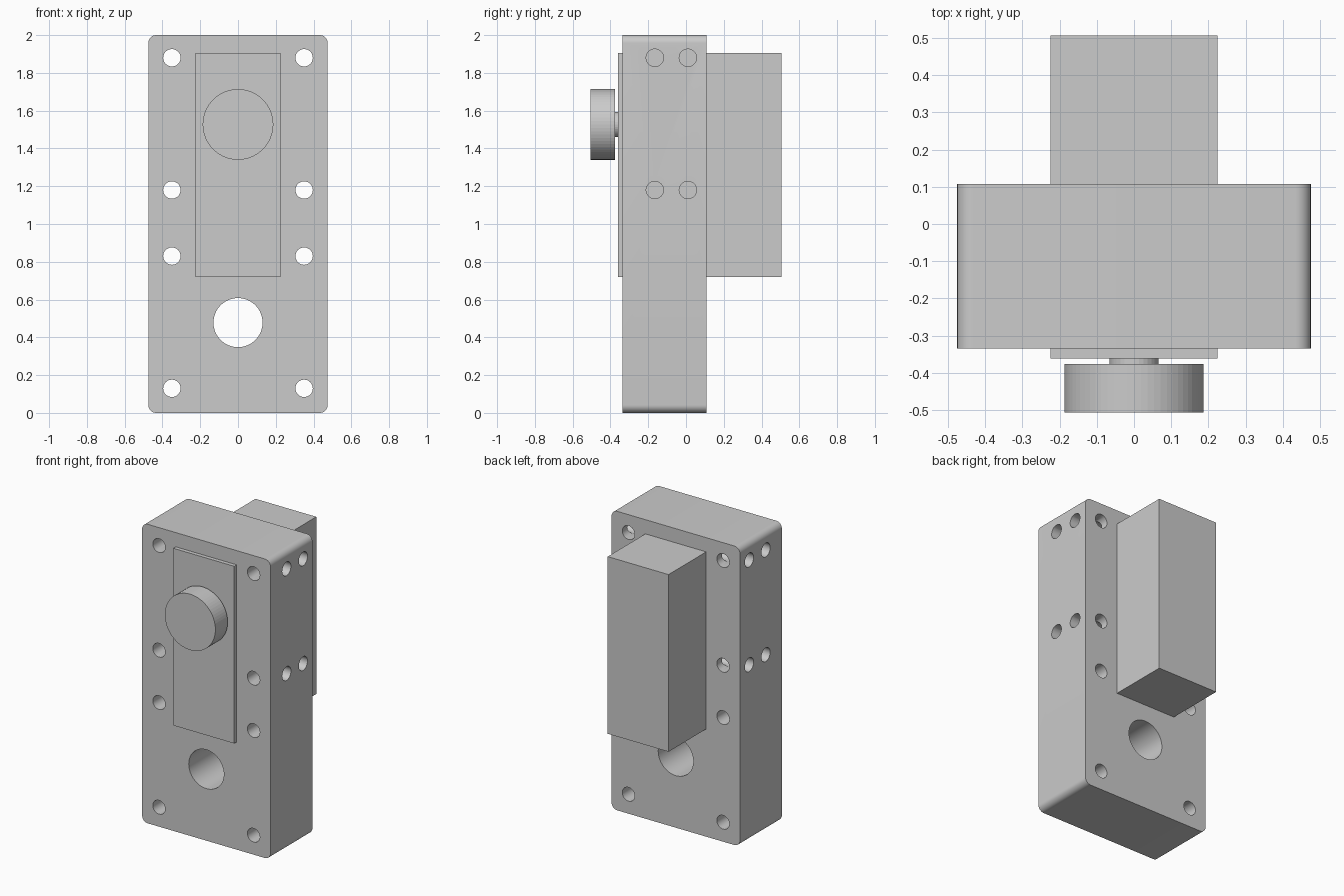
import bpy, math

if "Cube" in bpy.data.objects:
    bpy.data.objects.remove(bpy.data.objects["Cube"])


def box(name, x, y, z):
    """Box from (min, max) ranges."""
    bpy.ops.mesh.primitive_cube_add(size=1, location=[sum(r) / 2 for r in (x, y, z)])
    ob = bpy.context.object
    ob.name = name
    ob.scale = [r[1] - r[0] for r in (x, y, z)]
    bpy.ops.object.transform_apply(location=False, rotation=False, scale=True)
    return ob


def cylinder(name, radius, start, end, axis, sides=48):
    """Cylinder between two points along the x or y axis."""
    mid = [(a + b) / 2 for a, b in zip(start, end)]
    rot = (0, math.pi / 2, 0) if axis == 'X' else (math.pi / 2, 0, 0)
    bpy.ops.mesh.primitive_cylinder_add(vertices=sides, radius=radius,
                                        depth=math.dist(start, end),
                                        location=mid, rotation=rot)
    ob = bpy.context.object
    ob.name = name
    return ob


def apply_modifier(ob, mod):
    bpy.context.view_layer.objects.active = ob
    bpy.ops.object.modifier_apply(modifier=mod.name)


def drill(ob, cutter):
    mod = ob.modifiers.new("drill", 'BOOLEAN')
    mod.operation = 'DIFFERENCE'
    mod.solver = 'EXACT'
    mod.object = cutter
    apply_modifier(ob, mod)
    bpy.data.objects.remove(cutter, do_unlink=True)


# Mounting block, rounded on the four edges that run front to back
block = box("mounting_block", (-0.475, 0.475), (-0.335, 0.108), (0, 2))
weights = block.data.attributes.new("bevel_weight_edge", 'FLOAT', 'EDGE')
for e in block.data.edges:
    a, b = (block.data.vertices[i].co for i in e.vertices)
    weights.data[e.index].value = float(abs(a.y - b.y) > 0.1)
bevel = block.modifiers.new("corners", 'BEVEL')
bevel.limit_method = 'WEIGHT'
bevel.width = 0.042
bevel.segments = 8
apply_modifier(block, bevel)

# Large through hole
drill(block, cylinder("cutter", 0.13, (0, -0.6, 0.478), (0, 0.4, 0.478), 'Y', 64))

for s in (-1, 1):
    # Screw holes from front to back
    for z in (0.13, 0.83, 1.18, 1.88):
        drill(block, cylinder("cutter", 0.046, (s * 0.35, -0.6, z),
                              (s * 0.35, 0.4, z), 'Y', 32))
    # Blind screw holes in the sides, reaching the motor
    for z in (1.18, 1.88):
        for y in (-0.165, 0.01):
            drill(block, cylinder("cutter", 0.046, (s * 0.225, y, z),
                                  (s * 0.6, y, z), 'X', 32))

bpy.ops.object.select_all(action='DESELECT')
block.select_set(True)
bpy.context.view_layer.objects.active = block
bpy.ops.object.shade_smooth_by_angle(angle=math.radians(30))

# Motor housing passing through the block
box("motor_housing", (-0.225, 0.225), (-0.361, 0.506), (0.72, 1.905))

# Output shaft and wheel
cylinder("output_shaft", 0.066, (0, -0.40, 1.527), (0, -0.34, 1.527), 'Y', 32)
cylinder("output_wheel", 0.187, (0, -0.506, 1.527), (0, -0.376, 1.527), 'Y', 64)
